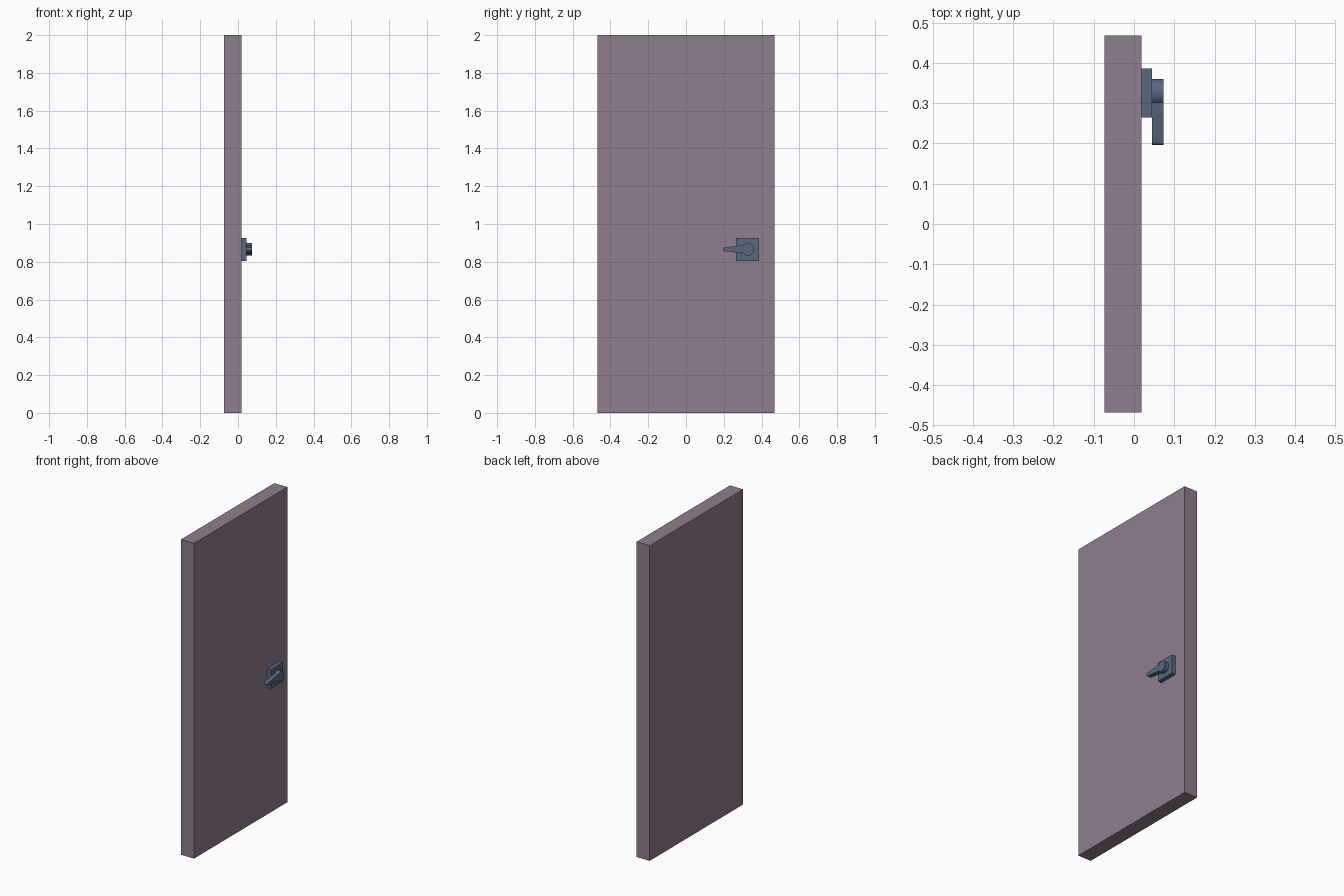
import bpy, bmesh, math

if "Cube" in bpy.data.objects:
    bpy.data.objects.remove(bpy.data.objects["Cube"])


def material(name, rgb):
    m = bpy.data.materials.new(name)
    m.diffuse_color = (*rgb, 1.0)
    m.use_nodes = True
    m.node_tree.nodes["Principled BSDF"].inputs["Base Color"].default_value = m.diffuse_color
    return m


MAUVE = material("mauve door", (0.275, 0.205, 0.262))
STEEL = material("slate blue metal", (0.100, 0.136, 0.218))


def extrude_profile(name, points, x0, x1, mat):
    """Extrude a (y, z) outline along x."""
    bm = bmesh.new()
    face = bm.faces.new([bm.verts.new((x0, y, z)) for y, z in points])
    ext = bmesh.ops.extrude_face_region(bm, geom=[face])
    for v in ext["geom"]:
        if isinstance(v, bmesh.types.BMVert):
            v.co.x = x1
    bmesh.ops.recalc_face_normals(bm, faces=bm.faces)
    mesh = bpy.data.meshes.new(name)
    bm.to_mesh(mesh)
    bm.free()
    mesh.materials.append(mat)
    obj = bpy.data.objects.new(name, mesh)
    bpy.context.collection.objects.link(obj)
    return obj


def rect(y0, y1, z0, z1):
    return [(y0, z0), (y1, z0), (y1, z1), (y0, z1)]


def arc(cy, cz, r, a0, a1, n):
    return [(cy + r * math.cos(math.radians(a0 + (a1 - a0) * i / n)),
             cz + r * math.sin(math.radians(a0 + (a1 - a0) * i / n)))
            for i in range(n + 1)]


# Door slab and square backing plate
extrude_profile("door_panel", rect(-0.468, 0.468, 0, 2), -0.073, 0.019, MAUVE)
extrude_profile("handle_plate", rect(0.265, 0.386, 0.805, 0.926), 0.019, 0.045, STEEL)

# Lever: round hub tapering to a rounded tip, as one outline
hub_y, hub_z = 0.327, 0.866
outline = arc(hub_y, hub_z, 0.033, -140, 140, 28)
outline += arc(0.206, hub_z, 0.010, 100, 260, 10)
lever = extrude_profile("handle_lever", outline, 0.045, 0.073, STEEL)
bpy.context.view_layer.objects.active = lever
lever.select_set(True)
bpy.ops.object.shade_smooth_by_angle(angle=math.radians(30))
